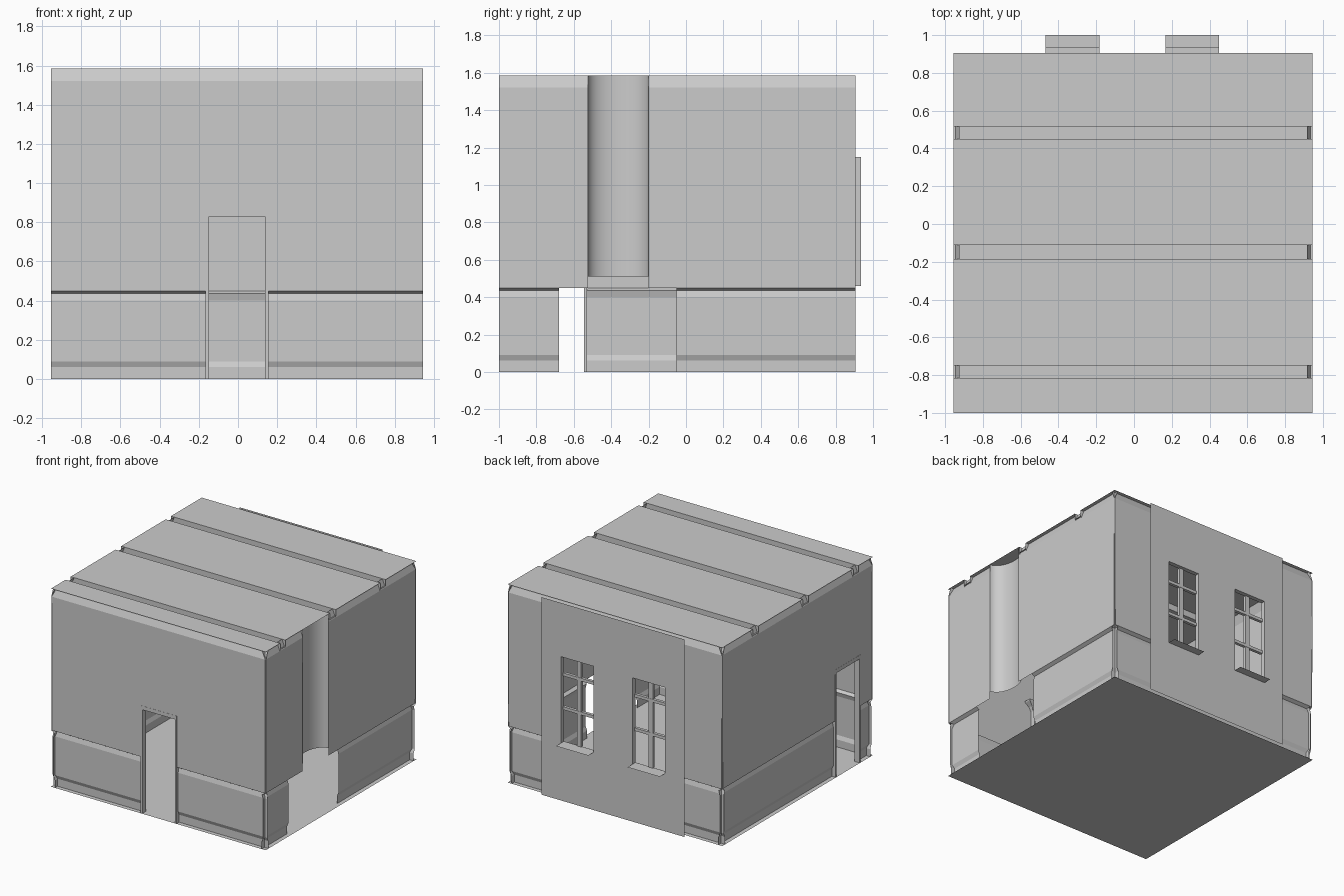
import bpy, bmesh, math

if "Cube" in bpy.data.objects:
    bpy.data.objects.remove(bpy.data.objects["Cube"])

X0, X1, Y0, Y1, H = -0.955, 0.945, -1.0, 0.905, 1.585
WINDOWS = (-0.325, 0.308)          # window centres along x
WIN_W, WIN_Z0, WIN_Z1 = 0.285, 0.46, 1.15

# Wall cross-section: (inset, height) - baseboard, wainscot, chair rail, wall, crown
PROFILE = [(0.035, 0), (0.035, 0.06), (0.022, 0.09), (0.022, 0.4), (0.032, 0.435),
           (0.006, 0.45), (0.004, 1.52), (0.012, 1.54), (0.03, H)]


def new_object(name, bm):
    bmesh.ops.remove_doubles(bm, verts=bm.verts, dist=1e-5)
    mesh = bpy.data.meshes.new(name)
    bm.to_mesh(mesh)
    bm.free()
    ob = bpy.data.objects.new(name, mesh)
    bpy.context.collection.objects.link(ob)
    return ob


def inset_at(profile, z):
    for (d0, z0), (d1, z1) in zip(profile, profile[1:]):
        if z0 <= z <= z1:
            return d0 + (d1 - d0) * (z - z0) / (z1 - z0)
    return profile[-1][0]


def sheet(name, u0, u1, profile, place, holes=()):
    """Thin wall following the profile; holes are (u0, u1, z0, z1)."""
    us = sorted({u0, u1} | {u for h in holes for u in h[:2]})
    zs = sorted({p[1] for p in profile} | {z for h in holes for z in h[2:]})
    bm = bmesh.new()
    for a, b in zip(us, us[1:]):
        for lo, hi in zip(zs, zs[1:]):
            cu, cz = (a + b) / 2, (lo + hi) / 2
            if any(h[0] < cu < h[1] and h[2] < cz < h[3] for h in holes):
                continue
            bm.faces.new([bm.verts.new(place(u, inset_at(profile, z), z))
                          for u, z in ((a, lo), (b, lo), (b, hi), (a, hi))])
    return new_object(name, bm)


def strip(name, path_a, path_b):
    """Quads between two matching paths."""
    bm = bmesh.new()
    for i in range(len(path_a) - 1):
        bm.faces.new([bm.verts.new(p) for p in
                      (path_a[i], path_a[i + 1], path_b[i + 1], path_b[i])])
    return new_object(name, bm)


def box(name, x0, x1, y0, y1, z0, z1):
    bm = bmesh.new()
    bmesh.ops.create_cube(bm, size=1)
    for v in bm.verts:
        v.co = ((x0 + x1) / 2 + v.co.x * (x1 - x0),
                (y0 + y1) / 2 + v.co.y * (y1 - y0),
                (z0 + z1) / 2 + v.co.z * (z1 - z0))
    return new_object(name, bm)


def front(u, d, z): return (u, Y0 + d, z)
def back(u, d, z): return (u, Y1 - d, z)
def left(u, d, z): return (X0 + d, u, z)
def right(u, d, z): return (X1 - d, u, z)


# Floor
strip("floor", [(X0, Y0, 0), (X1, Y0, 0)], [(X0, Y1, 0), (X1, Y1, 0)])

# Walls with door, window and fireplace openings
DOOR_F, DOOR_L = (-0.165, 0.155), (-0.85, -0.53)
win_holes = [(c - WIN_W / 2, c + WIN_W / 2, WIN_Z0, WIN_Z1) for c in WINDOWS]
sheet("front_wall", X0, X1, PROFILE, front, [(*DOOR_F, 0, 0.86)])
sheet("left_wall", Y0, Y1, PROFILE, left, [(*DOOR_L, 0, 0.86)])
sheet("back_wall", X0, X1, PROFILE, back, win_holes)
sheet("right_wall", Y0, Y1, PROFILE, right,
      [(-0.68, -0.05, 0, 0.45), (-0.525, -0.2, 0.45, H)])

# Curved chimney breast bulging into the room
arc = [(-0.3625 - 0.1625 * math.cos(math.pi * i / 16), 0.1 * math.sin(math.pi * i / 16))
       for i in range(17)]
breast = strip("chimney_breast", [right(u, d + 0.004, 0.51) for u, d in arc],
               [right(u, d + 0.004, H) for u, d in arc])
for p in breast.data.polygons:
    p.use_smooth = True

# Ceiling: flat panels with hollow hanging beams
BEAMS, DEPTH = [(-0.815, -0.75), (-0.185, -0.112), (0.45, 0.517)], 0.05
section = [(Y0, H)]
for a, b in BEAMS:
    section += [(a, H), (a, H - DEPTH), (b, H - DEPTH), (b, H)]
section.append((Y1, H))
strip("ceiling_with_beams", [(X0, y, z) for y, z in section],
      [(X1, y, z) for y, z in section])

# Beam brackets at both ends
for i, (a, b) in enumerate(BEAMS):
    for xa, xb in ((X0 + 0.004, X0 + 0.03), (X1 - 0.03, X1 - 0.004)):
        path = [(a, H), (a, H - 0.075), (b, H - 0.075), (b, H)]
        strip(f"beam_bracket_{i}", [(xa, y, z) for y, z in path],
              [(xb, y, z) for y, z in path])


def door_frame(name, u0, u1, place):
    """Casing around the opening with a flared crown head on the room side."""
    t, depth = 0.016, 0.05
    outer = [(u0, 0), (u0, 0.86), (u1, 0.86), (u1, 0)]
    inner = [(u0 + t, 0), (u0 + t, 0.83), (u1 - t, 0.83), (u1 - t, 0)]
    for d in (0.004, depth):
        strip(name + "_casing", [place(u, d, z) for u, z in outer],
              [place(u, d, z) for u, z in inner])
    for path, part in ((outer, "_outer_side"), (inner, "_jamb")):
        strip(name + part, [place(u, 0.004, z) for u, z in path],
              [place(u, depth, z) for u, z in path])
    steps = [(0.0, 0.83, 0.03), (0.008, 0.845, 0.035), (0.02, 0.865, 0.042),
             (0.055, 0.89, 0.06), (0.06, 0.9, 0.065)]
    bm = bmesh.new()
    rings = [[bm.verts.new(place(u, d, z)) for u, d in
              ((u0 - e, 0.008), (u0 - e, f), (u1 + e, f), (u1 + e, 0.008))]
             for e, z, f in steps]
    for r, s in zip(rings, rings[1:]):
        for i in range(3):
            bm.faces.new((r[i], r[i + 1], s[i + 1], s[i]))
    bm.faces.new(rings[-1])
    new_object(name + "_crown", bm)


door_frame("front_door", *DOOR_F, front)
door_frame("left_door", *DOOR_L, left)

# Windows: outer panel, reveals, projecting sill and glazing bars
OUT = 0.935
for i, (c, hole) in enumerate(zip(WINDOWS, win_holes)):
    a, b = hole[:2]
    sheet(f"window_panel_{i}", c - 0.3165, c + 0.3165, [(0, 0), (0, H - 0.005)],
          lambda u, d, z: (u, OUT, z), [hole])
    loop = [(a, WIN_Z0), (a, WIN_Z1), (b, WIN_Z1), (b, WIN_Z0), (a, WIN_Z0)]
    strip(f"window_reveal_{i}", [(u, Y1 - 0.005, z) for u, z in loop],
          [(u, OUT, z) for u, z in loop])
    strip(f"window_sill_{i}", [(a, OUT, WIN_Z0), (b, OUT, WIN_Z0)],
          [(a, 1.0, WIN_Z0), (b, 1.0, WIN_Z0)])
    box(f"window_mullion_{i}", c - 0.018, c + 0.018, 0.885, 0.91, WIN_Z0, WIN_Z1)
    for z in (0.73, 1.0):
        box(f"window_bar_{i}", a, b, 0.888, 0.912, z - 0.012, z + 0.012)
